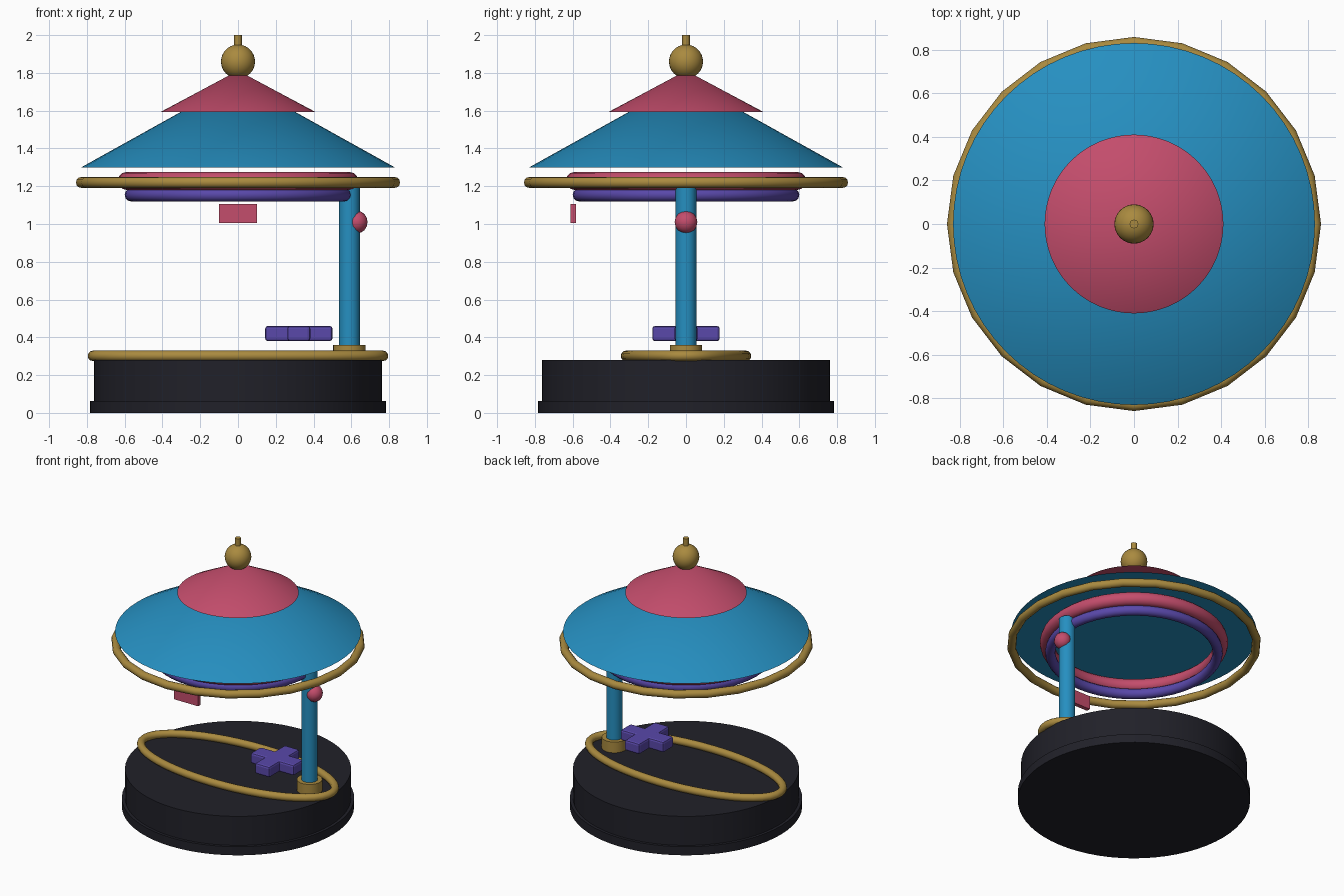
import bpy, math

if "Cube" in bpy.data.objects:
    bpy.data.objects.remove(bpy.data.objects["Cube"])


def material(name, rgb):
    m = bpy.data.materials.new(name)
    m.diffuse_color = (*rgb, 1)
    m.use_nodes = True
    m.node_tree.nodes["Principled BSDF"].inputs["Base Color"].default_value = m.diffuse_color
    return m


BLACK = material("charcoal", (0.015, 0.015, 0.022))
GOLD = material("brass", (0.40, 0.255, 0.05))
BLUE = material("blue", (0.019, 0.275, 0.53))
RED = material("rose", (0.55, 0.074, 0.15))
PURPLE = material("violet", (0.10, 0.065, 0.40))


def finish(name, mat, smooth=True):
    ob = bpy.context.object
    ob.name = name
    ob.data.materials.append(mat)
    if smooth:
        bpy.ops.object.shade_smooth_by_angle(angle=math.radians(35))
    return ob


def cylinder(name, mat, r, z0, z1, x=0, sides=64):
    bpy.ops.mesh.primitive_cylinder_add(vertices=sides, radius=r, depth=z1 - z0,
                                        location=(x, 0, (z0 + z1) / 2))
    return finish(name, mat)


def cone(name, mat, r, z0, z1):
    bpy.ops.mesh.primitive_cone_add(vertices=64, radius1=r, radius2=0, depth=z1 - z0,
                                    location=(0, 0, (z0 + z1) / 2))
    return finish(name, mat)


def ring(name, mat, major, minor, z, sides):
    bpy.ops.mesh.primitive_torus_add(major_radius=major, minor_radius=minor, location=(0, 0, z),
                                     major_segments=sides, minor_segments=12)
    return finish(name, mat)


def box(name, mat, size, loc, bevel=0):
    bpy.ops.mesh.primitive_cube_add(size=1, location=loc)
    ob = bpy.context.object
    ob.scale = size
    bpy.ops.object.transform_apply(location=False, rotation=False, scale=True)
    if bevel:
        mod = ob.modifiers.new("rounding", 'BEVEL')
        mod.width, mod.segments = bevel, 2
    return finish(name, mat, False)


# Round platform with a foot
cylinder("platform", BLACK, 0.763, 0, 0.28)
cylinder("platform_foot", BLACK, 0.784, 0, 0.064)

# Oval rail lying on the platform: circular tube swept along an ellipse
rail = ring("oval_rail", GOLD, 0.768, 0.0275, 0.302, 48)
for v in rail.data.vertices:
    d = math.hypot(v.co.x, v.co.y)
    a = math.atan2(v.co.y, v.co.x)
    off = d - 0.768
    nx, ny = math.cos(a) / 0.768, math.sin(a) / 0.318
    n = math.hypot(nx, ny)
    v.co.x = 0.768 * math.cos(a) + off * nx / n
    v.co.y = 0.318 * math.sin(a) + off * ny / n

# Pillar with collar and bead
cylinder("pillar_collar", GOLD, 0.086, 0.28, 0.36, 0.59, 32)
cylinder("pillar", BLUE, 0.055, 0.28, 1.19, 0.59, 32)
bpy.ops.mesh.primitive_uv_sphere_add(segments=16, ring_count=8, radius=0.06,
                                     location=(0.63, 0, 1.01), rotation=(0, math.pi / 2, 0))
bpy.context.object.scale.z = 0.93
finish("pillar_bead", RED)

# Floating cross
box("cross_arm_x", PURPLE, (0.356, 0.122, 0.08), (0.322, 0, 0.42), 0.014)
box("cross_arm_y", PURPLE, (0.122, 0.356, 0.08), (0.322, 0, 0.42), 0.014)

# Hanging plaque
box("plaque", RED, (0.2, 0.03, 0.1), (0, -0.597, 1.055))

# Rings under the roof
ring("eave_ring", GOLD, 0.829, 0.029, 1.22, 24)
ring("upper_inner_ring", RED, 0.588, 0.048, 1.228, 48)
ring("lower_inner_ring", PURPLE, 0.565, 0.035, 1.154, 48)

# Two-tier roof and finial
cone("roof", BLUE, 0.83, 1.30, 1.762)
cone("roof_cap", RED, 0.41, 1.593, 1.812)
bpy.ops.mesh.primitive_uv_sphere_add(segments=32, ring_count=16, radius=0.09, location=(0, 0, 1.86))
finish("finial_ball", GOLD)
cylinder("finial_rod", GOLD, 0.02, 1.85, 2.0, 0, 16)
